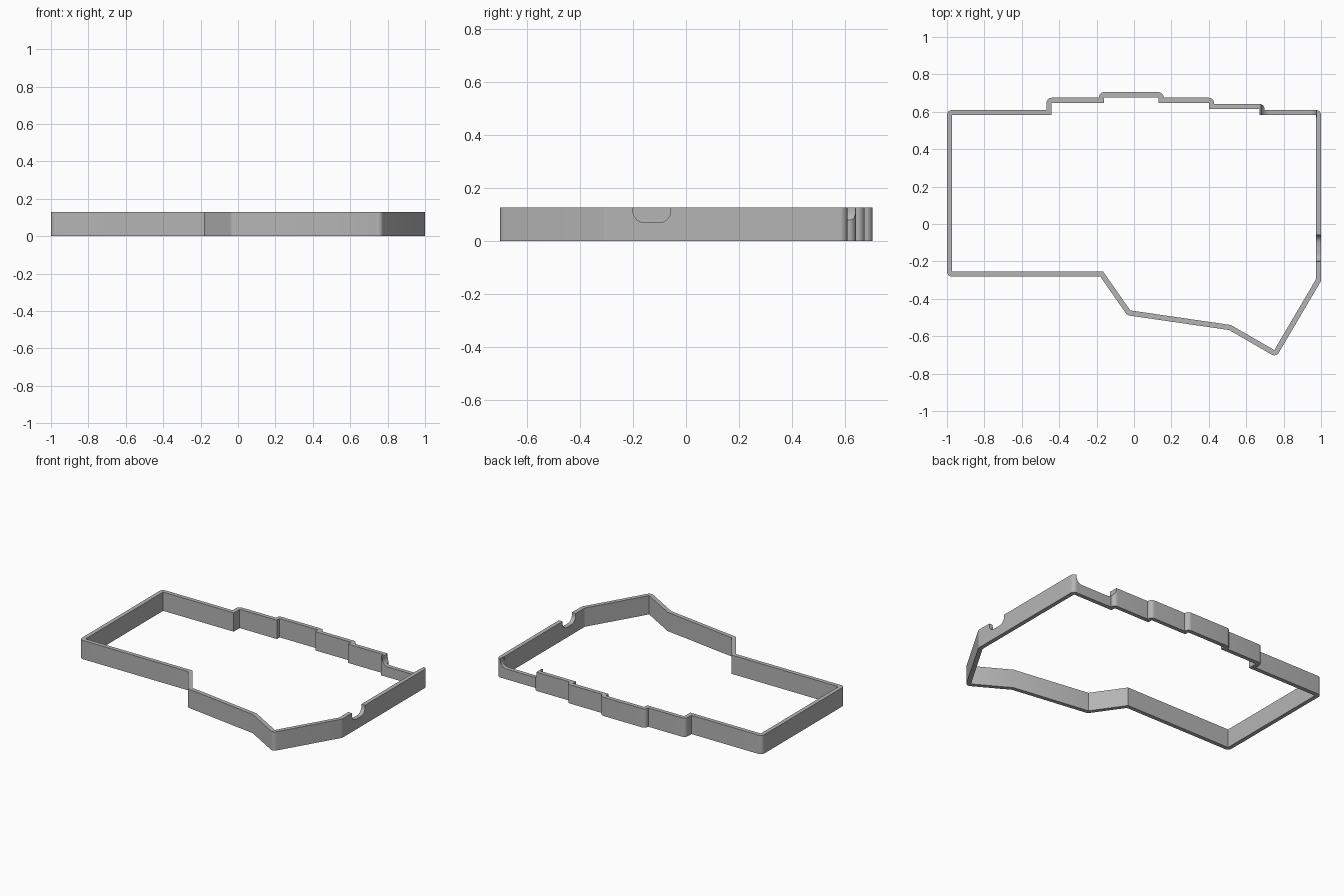
import bpy, bmesh, math
from mathutils import Vector

HEIGHT, WALL, ARC = 0.128, 0.028, 8

old = bpy.data.objects.get("Cube")
if old:
    bpy.data.objects.remove(old, do_unlink=True)

grey = bpy.data.materials.new("plain_grey")
grey.use_nodes = True
grey.diffuse_color = (0.46, 0.46, 0.46, 1)
grey.node_tree.nodes["Principled BSDF"].inputs["Base Color"].default_value = grey.diffuse_color

# Inner outline, counter-clockwise from the back left corner
inner = [Vector(p) for p in (
    (-0.972, 0.582), (-0.972, -0.254), (-0.165, -0.254), (-0.02, -0.462),
    (0.518, -0.54), (0.75, -0.674), (0.972, -0.297), (0.972, 0.582),
    (0.67, 0.582), (0.67, 0.614), (0.4, 0.614), (0.4, 0.647),
    (0.13, 0.647), (0.13, 0.677), (-0.16, 0.677), (-0.16, 0.647),
    (-0.44, 0.647), (-0.44, 0.582))]


def wall_pairs(points, offset):
    """Outer and inner points: rounded at convex corners, mitred at reflex ones."""
    pairs = []
    for i, p in enumerate(points):
        a = (p - points[i - 1]).normalized()
        b = (points[(i + 1) % len(points)] - p).normalized()
        na, nb = Vector((a.y, -a.x)), Vector((b.y, -b.x))
        if a.cross(b) > 0:
            start, turn = math.atan2(na.y, na.x), na.angle(nb)
            for k in range(ARC + 1):
                t = start + turn * k / ARC
                pairs.append((p + offset * Vector((math.cos(t), math.sin(t))), p))
        else:
            pairs.append((p + (na + nb) * offset / (1 + na.dot(nb)), p))
    return pairs


def make_object(name, bm):
    bmesh.ops.recalc_face_normals(bm, faces=bm.faces)
    mesh = bpy.data.meshes.new(name)
    bm.to_mesh(mesh)
    bm.free()
    mesh.materials.append(grey)
    obj = bpy.data.objects.new(name, mesh)
    bpy.context.collection.objects.link(obj)
    return obj


# Continuous wall swept round the outline
bm = bmesh.new()
rings = [[bm.verts.new((q.x, q.y, z)) for q, z in
          ((o, 0), (o, HEIGHT), (i, HEIGHT), (i, 0))]
         for o, i in wall_pairs(inner, WALL)]
for n, ring in enumerate(rings):
    after = rings[(n + 1) % len(rings)]
    for k in range(4):
        j = (k + 1) % 4
        bm.faces.new((ring[k], after[k], after[j], ring[j]))
bmesh.ops.remove_doubles(bm, verts=bm.verts, dist=0.0001)
frame = make_object("frame_wall", bm)


def notch(name, lo, hi, near, far, along_x, floor=0.07, radius=0.045):
    """Cut a round-bottomed opening down from the top edge."""
    profile = [(hi, HEIGHT + 0.1), (lo, HEIGHT + 0.1)]
    for centre, start in ((lo + radius, math.pi), (hi - radius, 1.5 * math.pi)):
        for k in range(ARC + 1):
            t = start + k * math.pi / 2 / ARC
            profile.append((centre + radius * math.cos(t),
                            floor + radius + radius * math.sin(t)))
    bm = bmesh.new()
    face = bm.faces.new([bm.verts.new((u, near, z) if along_x else (near, u, z))
                         for u, z in profile])
    moved = bmesh.ops.extrude_face_region(bm, geom=[face])["geom"]
    depth = far - near
    bmesh.ops.translate(bm, vec=(0, depth, 0) if along_x else (depth, 0, 0),
                        verts=[v for v in moved if isinstance(v, bmesh.types.BMVert)])
    cutter = make_object(name, bm)
    cutter.hide_render = True
    cutter.hide_set(True)
    mod = frame.modifiers.new(name, 'BOOLEAN')
    mod.operation, mod.solver, mod.object = 'DIFFERENCE', 'EXACT', cutter
    return cutter


cutters = [notch("side_notch_cutter", -0.2, -0.058, 0.9, 1.1, False),
           notch("back_notch_cutter", 0.68, 0.975, 0.57, 0.75, True)]

# Apply the cuts, then smooth the rounded corners
bpy.ops.object.select_all(action='DESELECT')
frame.select_set(True)
bpy.context.view_layer.objects.active = frame
for mod in list(frame.modifiers):
    bpy.ops.object.modifier_apply(modifier=mod.name)
for cutter in cutters:
    bpy.data.objects.remove(cutter, do_unlink=True)
bpy.ops.object.shade_smooth_by_angle(angle=math.radians(30))
